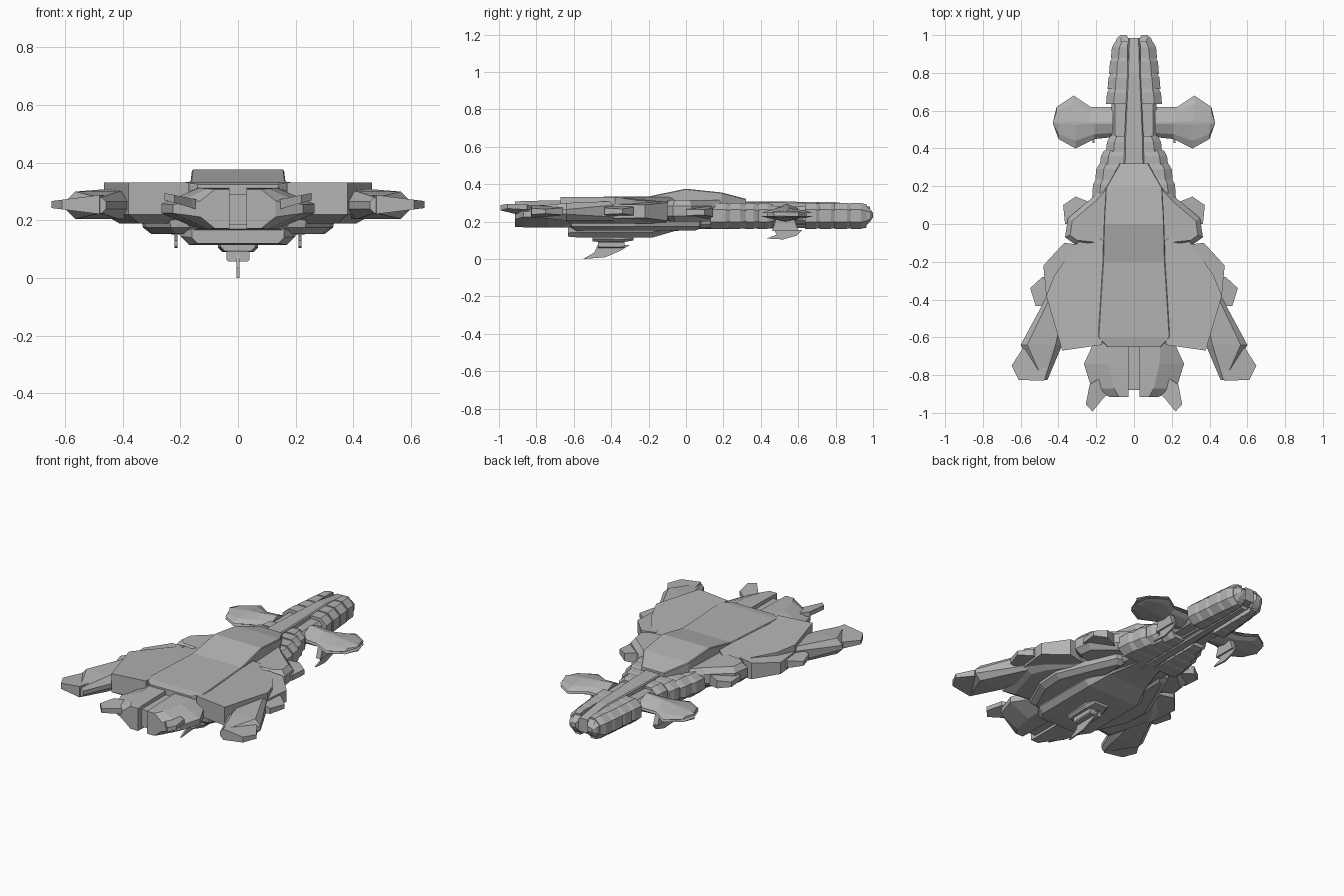
import bpy, bmesh
from mathutils import Vector

grey = bpy.data.materials.new("hull grey")
grey.diffuse_color = (0.45, 0.45, 0.45, 1)


def finish(name, bm, mirror):
    bmesh.ops.recalc_face_normals(bm, faces=bm.faces[:])
    me = bpy.data.meshes.new(name)
    bm.to_mesh(me)
    bm.free()
    me.materials.append(grey)
    ob = bpy.data.objects.new(name, me)
    bpy.context.collection.objects.link(ob)
    if mirror:
        mod = ob.modifiers.new("mirror", 'MIRROR')
        mod.use_mirror_merge = False
    return ob


def skin(name, rings, mirror):
    """Join equal-length rings of points into a closed solid."""
    bm = bmesh.new()
    rows = [[bm.verts.new(p) for p in r] for r in rings]
    n = len(rows[0])
    for a, b in zip(rows, rows[1:]):
        for i in range(n):
            j = (i + 1) % n
            bm.faces.new((a[i], a[j], b[j], b[i]))
    bm.faces.new(rows[0])
    bm.faces.new(rows[-1])
    return finish(name, bm, mirror)


def inset(pts, d):
    """Move a plan outline inward by d with mitred corners."""
    p = [Vector(q) for q in pts]
    n = len(p)
    area = sum(p[i].x * p[(i + 1) % n].y - p[(i + 1) % n].x * p[i].y for i in range(n))
    s = 1 if area > 0 else -1
    out = []
    for i in range(n):
        e1 = (p[i] - p[i - 1]).normalized()
        e2 = (p[(i + 1) % n] - p[i]).normalized()
        n1, n2 = Vector((-e1.y, e1.x)) * s, Vector((-e2.y, e2.x)) * s
        out.append(p[i] + (n1 + n2) * (d / max(1 + n1.dot(n2), 0.5)))
    return out


def slab(name, outline, layers):
    """Plan outline stacked through (z, inset) layers."""
    return skin(name, [[(q.x, q.y, z) for q in inset(outline, d)] for z, d in layers], True)


def plate(name, outline, low, high):
    """Plan outline between two height functions of (x, y)."""
    return skin(name, [[(x, y, f(x, y)) for x, y in outline] for f in (low, high)], True)


def taper(x0, z0, x1, z1):
    """Height going linearly from z0 at x0 to z1 at x1."""
    return lambda x, y: z0 + (z1 - z0) * min(max((x - x0) / (x1 - x0), 0), 1)


def loft(name, sections, mirror=False):
    """Eight-sided sections along y: (y, centre x, half width, z0, z1, chamfer)."""
    rings = []
    for y, x, w, a, b, c in sections:
        rings.append([(x + u, y, z) for u, z in (
            (-w + c, a), (w - c, a), (w, a + c), (w, b - c),
            (w - c, b), (-w + c, b), (-w, b - c), (-w, a + c))])
    return skin(name, rings, mirror)


def half(name, sections):
    """Mirrored half sections along y: (y, x0, x1, z0, z1, chamfer x, chamfer z)."""
    return skin(name, [[(x, y, z) for x, z in (
        (x0, a), (x1 - cx, a), (x1, a + cz), (x1, b - cz), (x1 - cx, b), (x0, b))]
        for y, x0, x1, a, b, cx, cz in sections], True)


def fin(name, profile, x, t, mirror):
    """Side profile in (y, z) with thickness t."""
    return skin(name, [[(x + s * t / 2, y, z) for y, z in profile] for s in (-1, 1)], mirror)


# Main body and raised back
loft("main_body", [(-0.65, 0, 0.16, 0.17, 0.31, 0.02), (-0.58, 0, 0.20, 0.16, 0.32, 0.02),
                   (-0.1, 0, 0.18, 0.16, 0.32, 0.02), (0.2, 0, 0.14, 0.17, 0.31, 0.02),
                   (0.34, 0, 0.08, 0.18, 0.29, 0.02)])
loft("upper_deck", [(-0.65, 0, 0.14, 0.29, 0.325, 0.003), (-0.6, 0, 0.19, 0.29, 0.332, 0.004),
                    (-0.2, 0, 0.165, 0.29, 0.335, 0.004), (0, 0, 0.16, 0.29, 0.376, 0.004),
                    (0.19, 0, 0.15, 0.28, 0.356, 0.004), (0.32, 0, 0.075, 0.28, 0.322, 0.004)])

# Wings: flat top that droops towards the leading edge
wing = [(0.16, -0.09), (0.25, -0.03), (0.42, -0.27), (0.465, -0.38), (0.38, -0.67), (0.17, -0.64)]
rings = [[(q.x, q.y, z) for q in inset(wing, d)] for z, d in ((0.19, 0.05), (0.22, 0.0))]
rings.append([(x, y, 0.332 if y < -0.3 or x < 0.2 else 0.315 if x > 0.3 else 0.3) for x, y in wing])
skin("wing", rings, True)
slab("wing_shoulder", [(0.13, 0.22), (0.22, 0.14), (0.35, 0.03), (0.365, -0.07), (0.31, -0.11), (0.13, -0.13)],
     [(0.2, 0.03), (0.23, 0), (0.285, 0), (0.315, 0.025)])
plate("shoulder_pod", [(0.22, 0.11), (0.31, 0.145), (0.375, 0.1), (0.365, 0.0), (0.25, 0.0)],
      taper(0.22, 0.215, 0.375, 0.235), taper(0.22, 0.285, 0.375, 0.265))
plate("wing_edge", [(0.28, -0.11), (0.37, -0.1), (0.48, -0.22), (0.465, -0.38), (0.36, -0.38)],
      taper(0.3, 0.195, 0.48, 0.22), taper(0.3, 0.31, 0.48, 0.29))
plate("edge_pod", [(0.44, -0.28), (0.485, -0.28), (0.55, -0.34), (0.52, -0.435), (0.44, -0.435)],
      taper(0.44, 0.228, 0.55, 0.243), taper(0.44, 0.285, 0.55, 0.268))
loft("rear_arm", [(-0.38, 0.40, 0.06, 0.205, 0.31, 0.02), (-0.64, 0.49, 0.11, 0.205, 0.3, 0.035),
                  (-0.825, 0.478, 0.02, 0.225, 0.28, 0.015)], True)
plate("arm_pod", [(0.44, -0.64), (0.59, -0.66), (0.648, -0.75), (0.61, -0.825), (0.48, -0.83)],
      taper(0.48, 0.222, 0.648, 0.243), taper(0.48, 0.288, 0.648, 0.267))

# Tail block with a central slot and two raised prongs
half("tail_block", [(-0.6, 0.03, 0.2, 0.17, 0.315, 0.06, 0.04), (-0.74, 0.03, 0.265, 0.17, 0.313, 0.13, 0.055),
                    (-0.87, 0.03, 0.225, 0.17, 0.31, 0.12, 0.055), (-0.915, 0.03, 0.13, 0.172, 0.308, 0.05, 0.04)])
loft("tail_slot_floor", [(-0.88, 0, 0.045, 0.185, 0.29, 0.01), (-0.6, 0, 0.045, 0.185, 0.29, 0.01)])
plate("tail_prong", [(0.13, -0.89), (0.19, -0.82), (0.235, -0.85), (0.255, -0.955), (0.22, -0.993), (0.16, -0.92)],
      taper(0.13, 0.235, 0.255, 0.27), taper(0.13, 0.27, 0.255, 0.295))

# Belly plates and keel
slab("belly_side", [(0.1, 0.1), (0.19, 0.08), (0.27, -0.1), (0.34, -0.27), (0.33, -0.42), (0.24, -0.62), (0.1, -0.64)],
     [(0.152, 0.04), (0.175, 0.01), (0.225, 0)])
loft("belly_hull", [(-0.63, 0, 0.16, 0.12, 0.19, 0.02), (-0.57, 0, 0.2, 0.115, 0.19, 0.03),
                    (-0.18, 0, 0.2, 0.115, 0.19, 0.03), (-0.06, 0, 0.14, 0.15, 0.19, 0.015),
                    (0.14, 0, 0.08, 0.165, 0.2, 0.01)])
loft("keel_plate", [(-0.5, 0, 0.06, 0.093, 0.13, 0.015), (-0.34, 0, 0.07, 0.09, 0.13, 0.015),
                    (-0.28, 0, 0.05, 0.1, 0.13, 0.01)])
loft("keel_mount", [(-0.47, 0, 0.04, 0.058, 0.095, 0.006), (-0.33, 0, 0.04, 0.06, 0.095, 0.006)])
fin("keel_fin", [(-0.55, 0.0), (-0.43, 0.01), (-0.35, 0.045), (-0.3, 0.075), (-0.47, 0.08), (-0.49, 0.035)],
    0, 0.01, False)

# Long neck: spine, lower rail and repeated armour segments
loft("neck_spine", [(0.2, 0, 0.055, 0.18, 0.31, 0.006), (0.46, 0, 0.05, 0.18, 0.308, 0.006),
                    (0.8, 0, 0.035, 0.185, 0.304, 0.006), (0.985, 0, 0.03, 0.2, 0.28, 0.006)])
loft("neck_core", [(0.1, 0, 0.14, 0.19, 0.28, 0.02), (0.46, 0, 0.12, 0.19, 0.28, 0.02),
                   (0.64, 0, 0.12, 0.19, 0.28, 0.02), (0.95, 0, 0.08, 0.19, 0.275, 0.02)])
loft("neck_lower_rail", [(0.05, 0, 0.035, 0.16, 0.2, 0.01), (0.94, 0, 0.025, 0.17, 0.2, 0.01)])
segments = [(0.13, 0.24, 0.222), (0.235, 0.32, 0.205), (0.315, 0.39, 0.18), (0.385, 0.465, 0.148),
            (0.635, 0.725, 0.148), (0.715, 0.805, 0.14), (0.795, 0.89, 0.132), (0.88, 0.965, 0.122)]
for i, (y0, y1, w) in enumerate(segments):
    half(f"neck_segment_{i + 1}",
         [(y0, 0.035, w, 0.162, 0.299, 0.04, 0.035), (y1 - 0.03, 0.035, w - 0.005, 0.162, 0.299, 0.04, 0.035),
          (y1, 0.035, w - 0.022, 0.168, 0.293, 0.035, 0.035)])
half("nose_prong", [(0.955, 0.03, 0.1, 0.17, 0.29, 0.03, 0.03), (0.985, 0.03, 0.09, 0.2, 0.265, 0.02, 0.015),
                    (1.0, 0.04, 0.07, 0.225, 0.248, 0.01, 0.006)])

# Side pods on the neck: ridged upper and lower shells, core and hanging fin
pod = [(0.11, 0.62), (0.23, 0.62), (0.32, 0.68), (0.41, 0.62), (0.43, 0.535),
       (0.4, 0.45), (0.31, 0.40), (0.21, 0.45), (0.11, 0.46)]


def pod_shell(name, z_rim, z_ridge, z_tip):
    ridge = taper(0.11, z_ridge, 0.43, z_tip)
    skin(name, [[(x, y, z_rim) for x, y in pod],
                [(x, 0.535 + 0.7 * (y - 0.535), z_rim + 0.55 * (ridge(x, y) - z_rim)) for x, y in pod],
                [(x, 0.535 + 0.06 * (y - 0.535), ridge(x, y)) for x, y in pod]], True)


pod_shell("pod_upper_shell", 0.245, 0.295, 0.26)
pod_shell("pod_lower_shell", 0.23, 0.19, 0.222)
slab("pod_core", pod, [(0.225, 0.03), (0.25, 0.03)])
fin("pod_fin_mount", [(0.46, 0.15), (0.6, 0.15), (0.58, 0.21), (0.48, 0.21)], 0.215, 0.03, True)
fin("pod_fin", [(0.43, 0.11), (0.52, 0.105), (0.59, 0.125), (0.62, 0.155), (0.47, 0.16), (0.485, 0.13)],
    0.215, 0.01, True)
